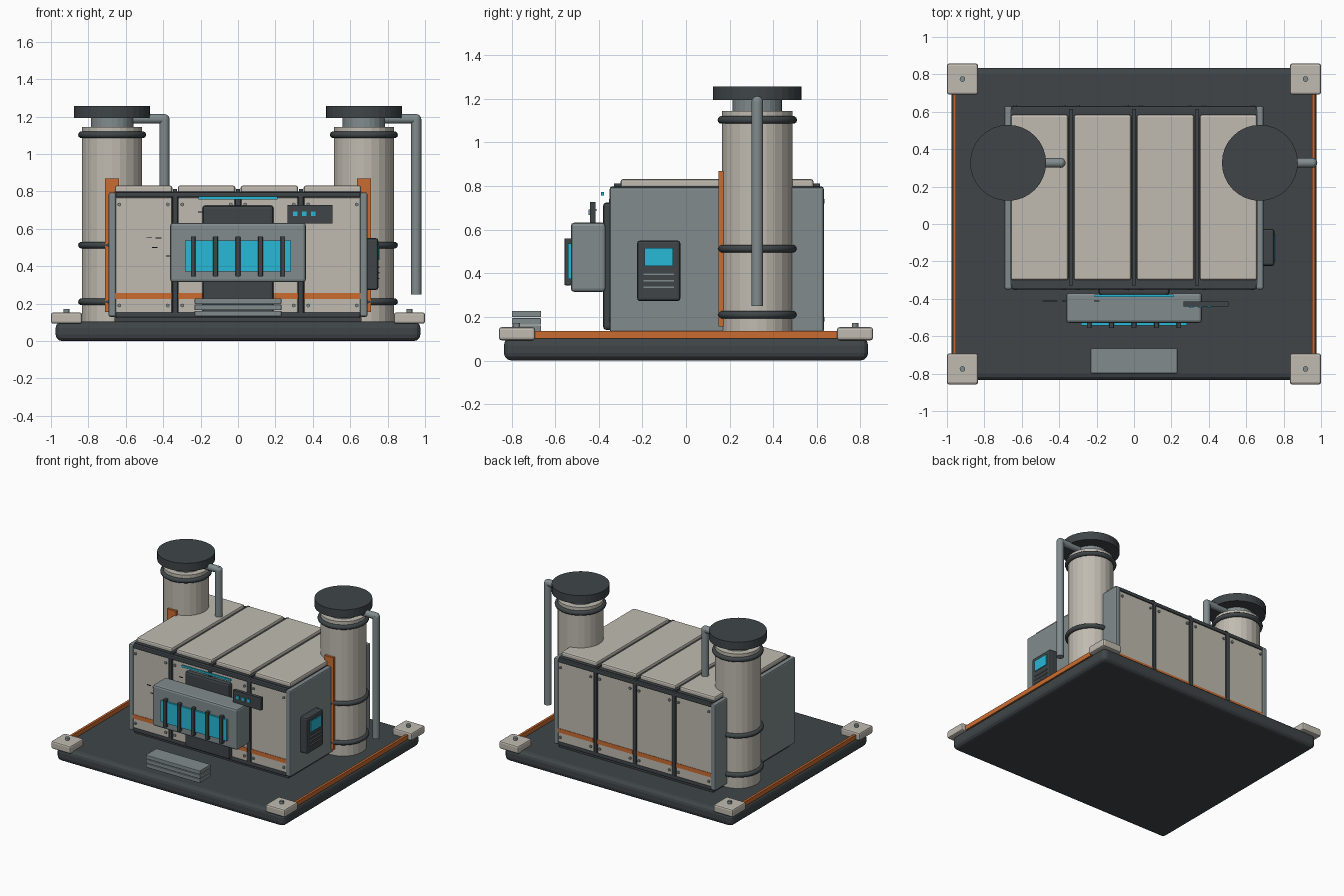
import bpy
from math import pi

if "Cube" in bpy.data.objects:
    bpy.data.objects.remove(bpy.data.objects["Cube"])


def mat(name, r, g, b):
    m = bpy.data.materials.new(name)
    m.diffuse_color = (r, g, b, 1)
    m.use_nodes = True
    m.node_tree.nodes["Principled BSDF"].inputs["Base Color"].default_value = m.diffuse_color
    return m


BEIGE = mat("beige", 0.53, 0.50, 0.44)
DARK = mat("dark", 0.05, 0.06, 0.065)
GREY = mat("grey", 0.22, 0.26, 0.27)
ORANGE = mat("orange", 0.60, 0.15, 0.03)
CYAN = mat("cyan", 0.02, 0.48, 0.68)


def finish(o, name, m, bevel=0, segs=2):
    o.name = name
    o.data.materials.append(m)
    if bevel:
        b = o.modifiers.new("bevel", 'BEVEL')
        b.width, b.segments = bevel, segs
    return o


def box(name, m, x, y, z, bevel=0, segs=2):
    """Box from (min, max) pairs."""
    bpy.ops.mesh.primitive_cube_add(size=1, location=[(a + b) / 2 for a, b in (x, y, z)])
    o = bpy.context.object
    o.scale = [b - a for a, b in (x, y, z)]
    bpy.ops.object.transform_apply(location=False, rotation=False, scale=True)
    return finish(o, name, m, bevel, segs)


def cyl(name, m, loc, r, depth, sides=24, rot=(0, 0, 0), smooth=False, bevel=0):
    bpy.ops.mesh.primitive_cylinder_add(vertices=sides, radius=r, depth=depth, location=loc, rotation=rot)
    o = bpy.context.object
    if smooth:
        bpy.ops.object.shade_smooth_by_angle(angle=pi / 6)
    return finish(o, name, m, bevel)


def mid(c, w):
    return (c - w / 2, c + w / 2)


# base plate, corner pads, edge strips
box("base_plate", DARK, (-0.975, 0.975), (-0.835, 0.835), (0, 0.105), 0.035, 3)
for sx in (-1, 1):
    for sy in (-1, 1):
        px, py = sx * 0.917, sy * 0.775
        box("corner_pad", BEIGE, mid(px, 0.166), mid(py, 0.166), (0.093, 0.153), 0.012)
        cyl("pad_bolt", GREY, (px, py, 0.16), 0.015, 0.025, 12)
    box("edge_strip", ORANGE, mid(sx * 0.96, 0.018), (-0.7, 0.7), (0.1, 0.135))

# main housing with end plates
box("housing_core", DARK, (-0.66, 0.66), (-0.325, 0.612), (0.1, 0.80))
for sx in (-1, 1):
    box("end_plate", GREY, mid(sx * 0.672, 0.04), (-0.35, 0.632), (0.13, 0.795), 0.01)

# roof, front and back panels with orange band and bolts
for cx in (-0.505, -0.168, 0.168, 0.505):
    box("roof_panel", BEIGE, mid(cx, 0.307), (-0.30, 0.585), (0.79, 0.832), 0.012)
    for name, y, s in (("front", -0.33, -1), ("back", 0.612, 1)):
        box(name + "_panel", BEIGE, mid(cx, 0.303), mid(y, 0.028), (0.15, 0.768), 0.006)
        box(name + "_band", ORANGE, mid(cx, 0.303), mid(y + s * 0.004, 0.026), (0.225, 0.257))
        for dx in (-0.13, 0.13):
            for z in (0.19, 0.73):
                cyl(name + "_bolt", GREY, (cx + dx, y + s * 0.017, z), 0.01, 0.012, 8, (pi / 2, 0, 0))

# rails and ribs between the panels
for y in (-0.332, 0.614):
    for z in (0.14, 0.782):
        box("housing_rail", DARK, (-0.655, 0.655), mid(y, 0.034), mid(z, 0.03), 0.008)
    for cx in (-0.336, 0, 0.336):
        box("housing_rib", DARK, mid(cx, 0.028), mid(y, 0.034), (0.13, 0.795), 0.006)
for cx in (-0.336, 0, 0.336):
    box("roof_rib", DARK, mid(cx, 0.022), (-0.33, 0.615), (0.78, 0.812))

# front display unit
box("display_mount", DARK, (-0.19, 0.19), (-0.38, -0.33), (0.14, 0.725), 0.015)
box("display_housing", GREY, (-0.363, 0.363), (-0.528, -0.368), (0.315, 0.632), 0.015)
box("display_screen", CYAN, (-0.283, 0.283), (-0.542, -0.52), (0.373, 0.537))
for i in range(5):
    box("display_bar", DARK, mid(-0.24 + 0.12 * i, 0.025), (-0.557, -0.525), (0.345, 0.56), 0.004)
box("light_strip", CYAN, (-0.21, 0.21), (-0.39, -0.377), (0.757, 0.772))

# indicator box and small slits
box("indicator_box", DARK, (0.265, 0.505), (-0.44, -0.415), (0.63, 0.727))
for x in (0.307, 0.355, 0.403):
    box("indicator_light", CYAN, mid(x, 0.024), (-0.446, -0.435), mid(0.68, 0.024))
for x, z in ((-0.475, 0.555), (-0.425, 0.55), (-0.445, 0.5), (-0.37, 0.455), (-0.2, 0.69)):
    box("front_slit", DARK, mid(x, 0.03), (-0.415, -0.408), mid(z, 0.005))

# side control panel
box("side_control", DARK, (0.68, 0.75), (-0.224, -0.026), (0.273, 0.55), 0.012)
box("side_screen", CYAN, (0.74, 0.757), (-0.19, -0.06), (0.433, 0.517))
for z in (0.395, 0.365, 0.335):
    box("side_line", GREY, (0.74, 0.756), (-0.195, -0.055), mid(z, 0.007))

# stacked front step
for z in (0.147, 0.18, 0.213):
    box("step_slat", GREY, (-0.232, 0.232), (-0.798, -0.665), mid(z, 0.029), 0.003)

# exhaust columns, each with rings, cap, trim and bent pipe
CY = 0.327
for cx in (-0.673, 0.673):
    cyl("column", BEIGE, (cx, CY, 0.622), 0.161, 1.046, 24)
    for z in (0.21, 0.513, 1.103):
        bpy.ops.mesh.primitive_torus_add(location=(cx, CY, z), major_radius=0.164, minor_radius=0.018,
                                         major_segments=32, minor_segments=10)
        bpy.ops.object.shade_smooth()
        finish(bpy.context.object, "column_ring", DARK)
    cyl("column_neck", GREY, (cx, CY, 1.165), 0.114, 0.07, 24)
    cyl("column_cap", DARK, (cx, CY, 1.225), 0.203, 0.062, 32)
    box("column_trim", ORANGE, mid(cx, 0.075), (0.15, 0.2), (0.155, 0.868))
    cyl("pipe_arm", GREY, (cx + 0.15, CY, 1.188), 0.026, 0.27, 16, (0, pi / 2, 0), True)
    cyl("pipe_drop", GREY, (cx + 0.28, CY, 0.718), 0.027, 0.936, 16, (0, 0, 0), True)
    bpy.ops.mesh.primitive_uv_sphere_add(segments=16, ring_count=8, radius=0.027, location=(cx + 0.28, CY, 1.186))
    bpy.ops.object.shade_smooth()
    finish(bpy.context.object, "pipe_elbow", GREY)
